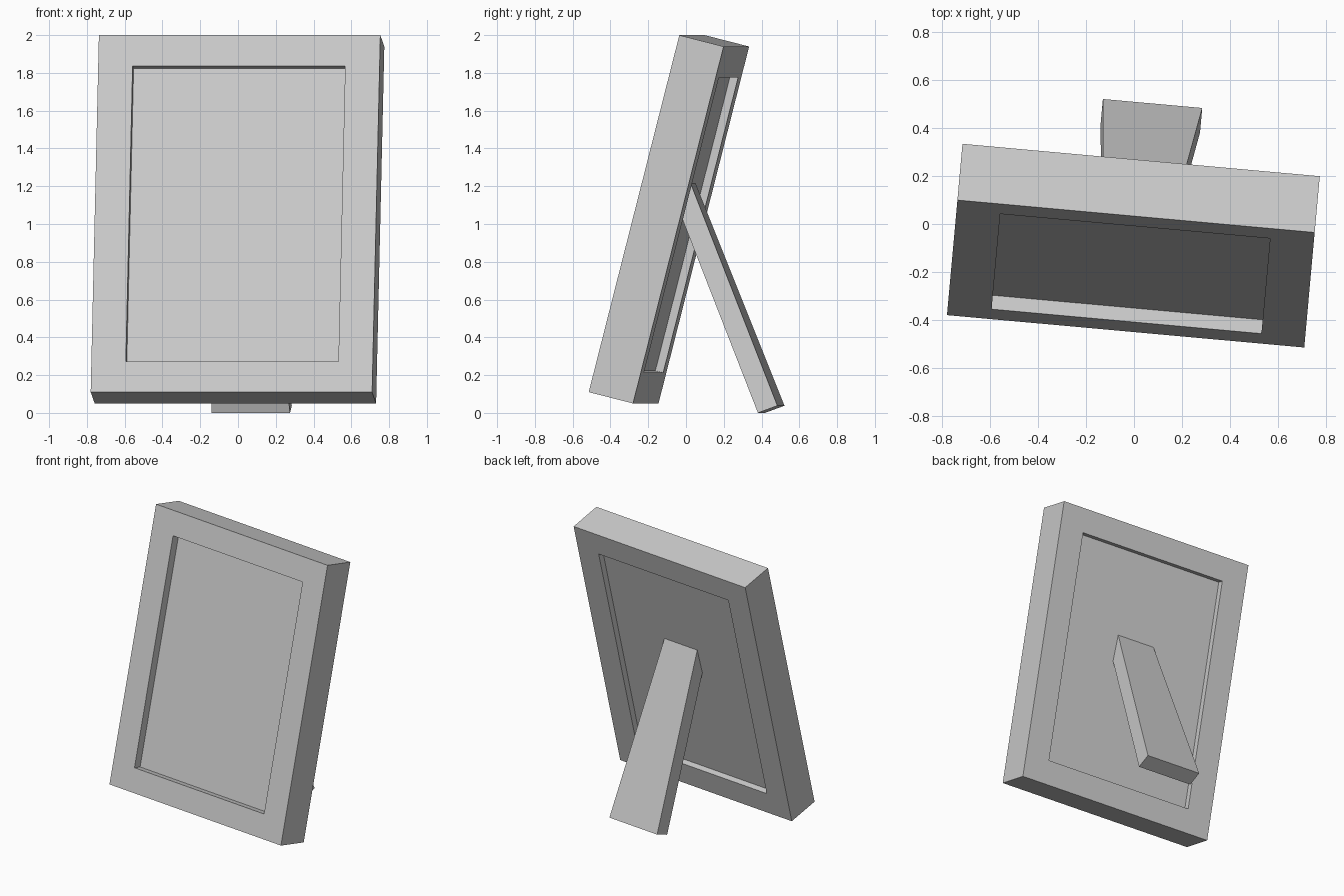
import bpy, bmesh
from math import radians
from mathutils import Matrix, Vector

if "Cube" in bpy.data.objects:
    bpy.data.objects.remove(bpy.data.objects["Cube"])

W, H, D = 1.496, 1.95, 0.243          # outer frame width, height, depth
SIDE, RAIL = 0.183, 0.168             # border widths
LEAN = (Matrix.Translation((-0.035, -0.4475, 0.11))
        @ Matrix.Rotation(radians(-5.18), 4, 'Z')
        @ Matrix.Rotation(radians(-14.3), 4, 'X'))


def finish(name, bm, matrix=Matrix()):
    bmesh.ops.recalc_face_normals(bm, faces=bm.faces)
    mesh = bpy.data.meshes.new(name)
    bm.to_mesh(mesh)
    bm.free()
    obj = bpy.data.objects.new(name, mesh)
    obj.matrix_world = matrix
    bpy.context.collection.objects.link(obj)
    return obj


# Frame border: a rectangular section carried round the four corners
bm = bmesh.new()
rings = []
for inset, y in ((0, 0), (1, 0), (1, D), (0, D)):
    x, z0, z1 = W / 2 - inset * SIDE, inset * RAIL, H - inset * RAIL
    rings.append([bm.verts.new(p) for p in
                  ((-x, y, z0), (x, y, z0), (x, y, z1), (-x, y, z1))])
for i in range(4):
    a, b = rings[i], rings[(i + 1) % 4]
    for j in range(4):
        k = (j + 1) % 4
        bm.faces.new((a[j], a[k], b[k], b[j]))
finish("frame_border", bm, LEAN)

# Picture panel: slab recessed from both front and back
bm = bmesh.new()
bmesh.ops.create_cube(bm, size=1)
bmesh.ops.scale(bm, verts=bm.verts, vec=(W - 2 * SIDE, 0.14, H - 2 * RAIL))
bmesh.ops.translate(bm, verts=bm.verts, vec=(0, 0.13, H / 2))
finish("picture_panel", bm, LEAN)

# Rear stand: tapered strut, its top end sunk into the panel
bm = bmesh.new()
bmesh.ops.create_cube(bm, size=2)
foot = Vector((0.0775, 0.5025, 0.038))
top = Vector((0.016, 0.0415, 1.205))
top += (top - foot) * 0.025
across = Vector((0.996, -0.09, 0))
thick = Vector((-0.0095, -0.103, -0.038))
for v in bm.verts:
    base, half = (top, 0.142) if v.co.z > 0 else (foot, 0.208)
    v.co = base + across * half * v.co.x + (thick if v.co.y < 0 else Vector())
finish("rear_stand", bm)
